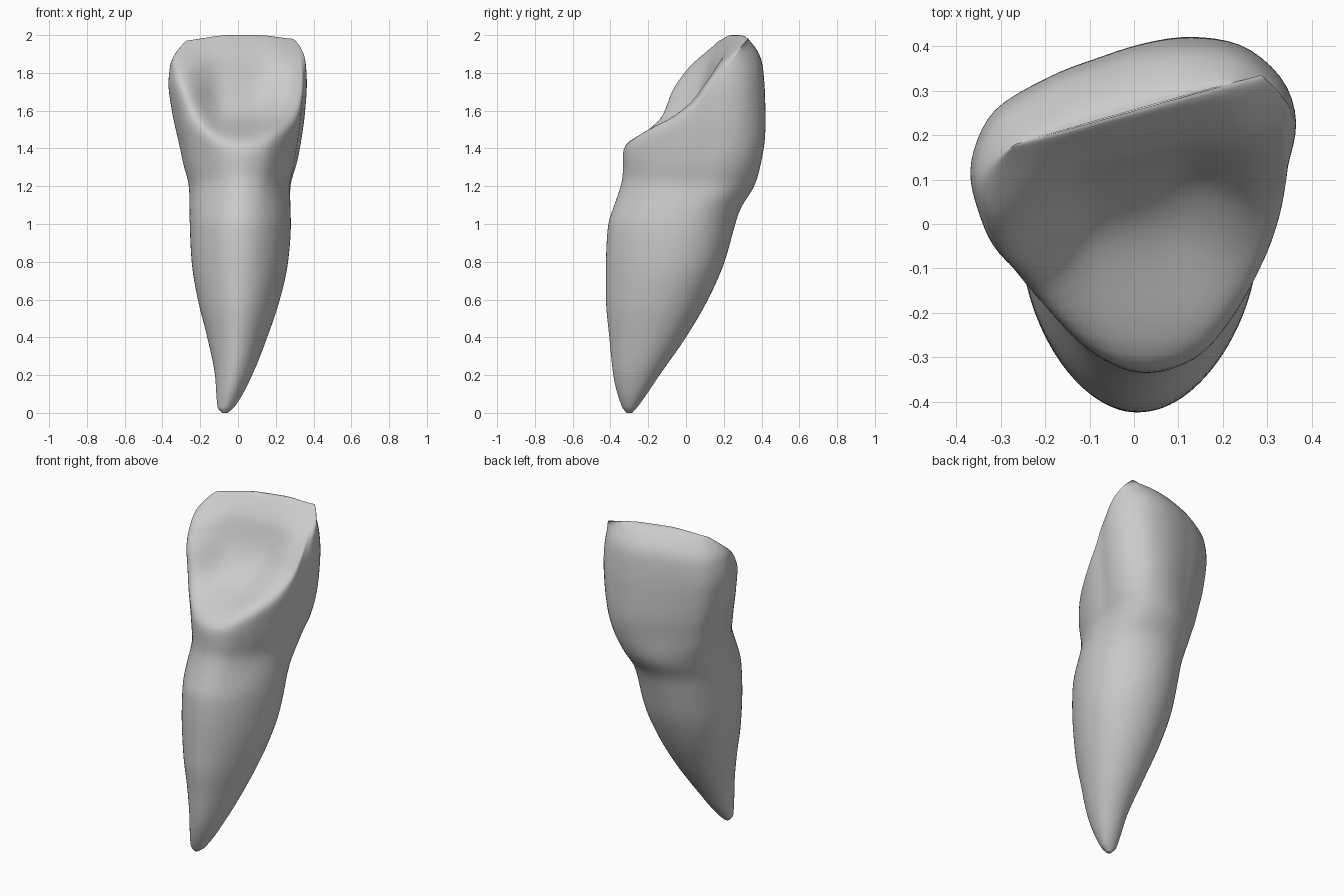
import bpy, bmesh, math

if "Cube" in bpy.data.objects:
    bpy.data.objects.remove(bpy.data.objects["Cube"])

N, LEVELS = 96, 140


def curve(pts):
    """Monotone smooth interpolation through (t, value) points."""
    t, v = zip(*pts)
    d = [(v[i + 1] - v[i]) / (t[i + 1] - t[i]) for i in range(len(t) - 1)]
    m = [d[0]] + [2 * a * b / (a + b) if a * b > 0 else 0 for a, b in zip(d, d[1:])] + [d[-1]]

    def f(x):
        x = min(max(x, t[0]), t[-1])
        i = max(j for j in range(len(d)) if t[j] <= x)
        h = t[i + 1] - t[i]
        u = (x - t[i]) / h
        return (v[i] * (1 + 2 * u) * (1 - u) ** 2 + h * m[i] * u * (1 - u) ** 2
                + v[i + 1] * u * u * (3 - 2 * u) + h * m[i + 1] * u * u * (u - 1))
    return f


def smoothstep(a, b, x):
    x = min(max((x - a) / (b - a), 0), 1)
    return x * x * (3 - 2 * x)


def normalise(pts):
    xs, ys = zip(*pts)
    f = lambda c, q: (c - min(q)) / (max(q) - min(q))
    return [(f(x, xs), f(y, ys)) for x, y in pts]


# Silhouettes: side limits in x, front and back limits in y
left = curve([(0, -.085), (.03, -.108), (.2, -.122), (.4, -.163), (.6, -.213), (.8, -.246), (1, -.256),
              (1.2, -.26), (1.3, -.287), (1.4, -.308), (1.6, -.352), (1.75, -.37), (1.87, -.36), (2, -.31)])
right = curve([(0, -.055), (.03, -.02), (.2, .075), (.4, .155), (.6, .222), (.8, .266), (1, .281),
               (1.2, .282), (1.3, .31), (1.4, .33), (1.6, .358), (1.75, .367), (1.9, .358), (2, .335)])
front = curve([(0, -.315), (.03, -.338), (.2, -.385), (.4, -.406), (.6, -.424), (.8, -.424), (1, -.413),
               (1.1, -.38), (1.2, -.348), (1.25, -.338), (1.4, -.342), (2, -.33)])
back = curve([(0, -.285), (.03, -.258), (.2, -.14), (.4, 0), (.6, .117), (.8, .205), (1, .262),
              (1.08, .29), (1.2, .368), (1.3, .395), (1.5, .42), (1.65, .418), (1.8, .408), (1.9, .39), (2, .355)])

# Hollow on the tongue side: centre depth, rim height, rim half-width
hollow = curve([(1.2, -.8), (1.36, -.52), (1.45, -.31), (1.5, -.18), (1.57, -.02), (1.7, .09), (1.9, .165), (2, .21)])
rim = curve([(1.44, 0), (1.5, .06), (1.6, .11), (1.7, .12), (1.8, .09), (1.9, .04), (2, 0)])
rim_width = curve([(1.4, .14), (1.5, .2), (1.65, .27), (1.8, .31)])

# Cross-sections: rounded triangular crown, egg-shaped root
crown_pts = [(.365, .25), (.33, .34), (.27, .395), (.15, .425), (0, .407), (-.1, .374), (-.2, .335), (-.27, .298),
             (-.33, .25), (-.37, .15), (-.345, 0), (-.25, -.17), (-.13, -.285), (.03, -.335), (.15, -.3),
             (.23, -.22), (.3, -.1), (.345, .1)]
polar = sorted((math.atan2(y - .05, x) % math.tau, math.hypot(x, y - .05)) for x, y in crown_pts)
radius = curve([(a - math.tau, r) for a, r in polar[-3:]] + polar + [(a + math.tau, r) for a, r in polar[:3]])
angles = [math.tau * i / N for i in range(N)]
crown = normalise([(radius(a) * math.cos(a), radius(a) * math.sin(a)) for a in angles])
root = normalise([(math.cos(a) * (1 + .15 * math.sin(a)), math.sin(a)) for a in angles])


def section(z):
    k = smoothstep(.95, 1.42, z)
    s = math.sqrt(max(1 - (max(z - 1.85, 0) / .15) ** 2, .0004))
    out = []
    for (rx, ry), (cx, cy) in zip(root, crown):
        x = left(z) + (right(z) - left(z)) * (rx + (cx - rx) * k)
        y = front(z) + (back(z) - front(z)) * (ry + (cy - ry) * k)
        if z > 1.2:
            w = rim_width(z)
            side = 1 if x < 0 else .75
            lim = (hollow(z) + .24 * x * smoothstep(1.45, 1.7, z)
                   - side * rim(z) * smoothstep(.3 * w, w, abs(x)))
            y = .5 * (y + lim + math.hypot(y - lim, .06))
        # Rounded biting edge: shrink towards a slanted line, drooping at both corners
        edge = .255 + .24 * x
        droop = smoothstep(1.6, 2, z) * (.03 * smoothstep(.05, .36, -x) + .02 * smoothstep(.12, .36, x))
        out.append((x * (.85 + .15 * s), edge + (y - edge) * s, z - droop))
    return out


# Tooth: loft the sections from root tip to biting edge
bm = bmesh.new()
rings = []
for i in range(LEVELS + 1):
    u = i / LEVELS
    z = 2 * (u - .9 * math.sin(math.tau * u) / math.tau)
    rings.append([bm.verts.new(p) for p in section(z)])
for a, b in zip(rings, rings[1:]):
    for j in range(N):
        n = (j + 1) % N
        bm.faces.new((a[j], a[n], b[n], b[j]))
bm.faces.new(rings[0][::-1])
bm.faces.new(rings[-1])
body = [v for r in rings[3:-3] for v in r]
for _ in range(4):
    bmesh.ops.smooth_vert(bm, verts=body, factor=.5, use_axis_x=True, use_axis_y=True, use_axis_z=True)
bmesh.ops.recalc_face_normals(bm, faces=bm.faces)
mesh = bpy.data.meshes.new("tooth")
bm.to_mesh(mesh)
bm.free()
mesh.shade_smooth()
tooth = bpy.data.objects.new("tooth", mesh)
bpy.context.collection.objects.link(tooth)
